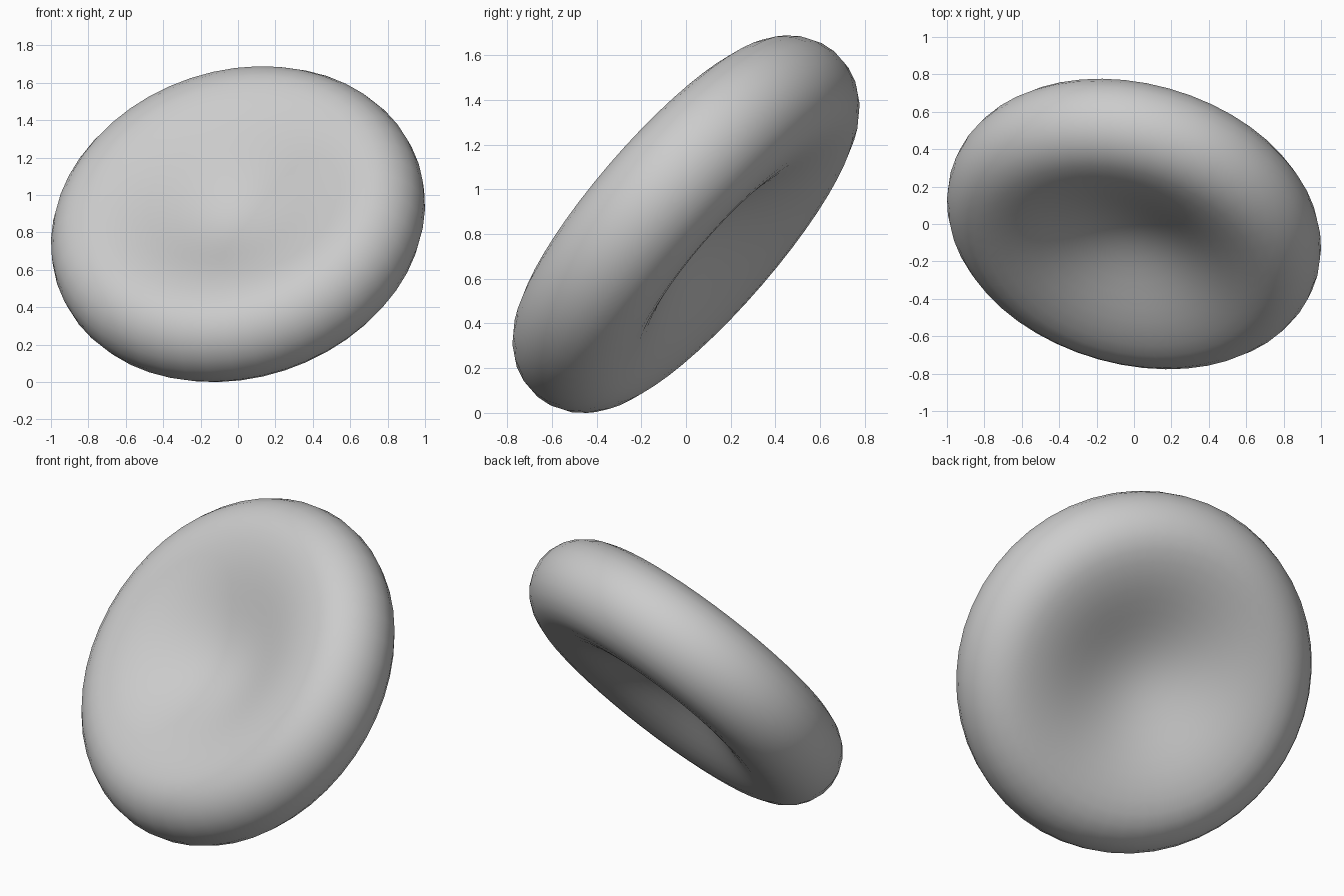
import bpy, bmesh, math
from mathutils import Vector

cube = bpy.data.objects.get("Cube")
if cube:
    bpy.data.objects.remove(cube)

RING = 0.749     # radius of the thick ring's centre line
TUBE = 0.27      # radius of the rounded rim
CENTRE = 0.09    # half thickness in the middle of the dimple
DIMPLE_STEPS, RIM_STEPS, SIDES = 10, 12, 48

# Plain grey material
grey = bpy.data.materials.new("light grey")
grey.use_nodes = True
colour = (0.6, 0.6, 0.6, 1)
grey.diffuse_color = colour
grey.node_tree.nodes["Principled BSDF"].inputs["Base Color"].default_value = colour

# Half section: upper dimple, round rim, lower dimple
upper = []
for i in range(DIMPLE_STEPS):
    t = i / DIMPLE_STEPS
    rise = (1 - math.cos(math.pi * t)) / 2
    upper.append((RING * t, CENTRE + (TUBE - CENTRE) * rise))
rim = []
for i in range(RIM_STEPS + 1):
    a = math.pi / 2 - math.pi * i / RIM_STEPS
    rim.append((RING + TUBE * math.cos(a), TUBE * math.sin(a)))
section = upper + rim + [(r, -h) for r, h in reversed(upper)]

# Biconcave disc, turned around its axis
bm = bmesh.new()
points = [bm.verts.new((r, 0, h)) for r, h in section]
edges = [bm.edges.new(pair) for pair in zip(points, points[1:])]
bmesh.ops.spin(bm, geom=points + edges, cent=(0, 0, 0), axis=(0, 0, 1),
               angle=2 * math.pi, steps=SIDES)
bmesh.ops.remove_doubles(bm, verts=bm.verts[:], dist=0.0005)
bmesh.ops.recalc_face_normals(bm, faces=bm.faces[:])

# Lean the disc back and a little to the side, then rest it on the floor
tilt = Vector((0, 0, 1)).rotation_difference(Vector((-0.221, -0.736, 0.64)))
bmesh.ops.rotate(bm, verts=bm.verts[:], cent=(0, 0, 0), matrix=tilt.to_matrix())
floor = min(v.co.z for v in bm.verts)
bmesh.ops.translate(bm, verts=bm.verts[:], vec=(0, 0, -floor))

mesh = bpy.data.meshes.new("dimpled_disc")
bm.to_mesh(mesh)
bm.free()
mesh.materials.append(grey)
mesh.shade_smooth()
disc = bpy.data.objects.new("dimpled_disc", mesh)
bpy.context.collection.objects.link(disc)
